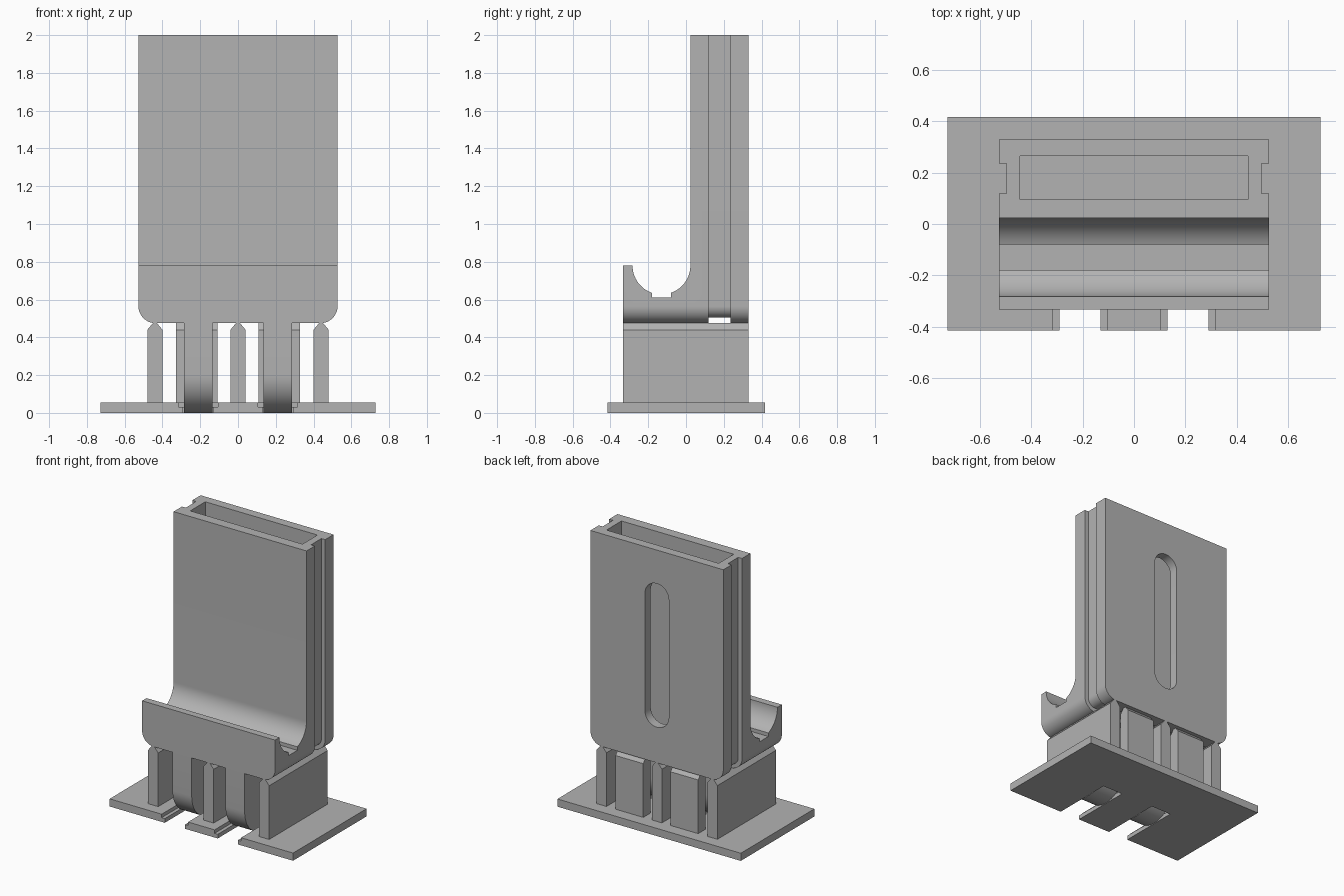
import bpy
import math

cube = bpy.data.objects.get("Cube")
if cube:
    bpy.data.objects.remove(cube, do_unlink=True)

grey = bpy.data.materials.new("plain_grey")
grey.use_nodes = True
COLOR = (0.45, 0.45, 0.45, 1)
grey.diffuse_color = COLOR
grey.node_tree.nodes["Principled BSDF"].inputs["Base Color"].default_value = COLOR


def prism(name, outline, axis, start, end):
    """Extrude a closed 2D outline along an axis (x: yz, y: xz, z: xy)."""
    place = {"x": lambda u, v, t: (t, u, v),
             "y": lambda u, v, t: (u, t, v),
             "z": lambda u, v, t: (u, v, t)}[axis]
    n = len(outline)
    verts = [place(u, v, t) for t in (start, end) for u, v in outline]
    faces = [list(range(n))[::-1], list(range(n, 2 * n))]
    faces += [[i, (i + 1) % n, n + (i + 1) % n, n + i] for i in range(n)]
    area = sum(outline[i - 1][0] * outline[i][1] - outline[i][0] * outline[i - 1][1]
               for i in range(n))
    # Keep normals outward for either winding and axis
    if (area < 0) != (axis == "y"):
        faces = [f[::-1] for f in faces]
    mesh = bpy.data.meshes.new(name)
    mesh.from_pydata(verts, [], faces)
    mesh.materials.append(grey)
    obj = bpy.data.objects.new(name, mesh)
    bpy.context.collection.objects.link(obj)
    return obj


def activate(obj):
    bpy.ops.object.select_all(action="DESELECT")
    obj.select_set(True)
    bpy.context.view_layer.objects.active = obj


def combine(obj, other, operation):
    activate(obj)
    mod = obj.modifiers.new("combine", "BOOLEAN")
    mod.operation = operation
    mod.solver = "EXACT"
    mod.object = other
    bpy.ops.object.modifier_apply(modifier=mod.name)
    bpy.data.objects.remove(other, do_unlink=True)


def rect(u0, u1, v0, v1):
    return [(u0, v0), (u1, v0), (u1, v1), (u0, v1)]


def arc(cu, cv, r, a0, a1, steps=16):
    angles = [math.radians(a0 + (a1 - a0) * i / steps) for i in range(steps + 1)]
    return [(cu + r * math.cos(a), cv + r * math.sin(a)) for a in angles]


def rounded_front(inset, top):
    """Front outline with rounded lower corners, top left to top right."""
    w, z, r = 0.527 - inset, 0.475 + inset, 0.09 - inset
    return ([(-w, top)] + arc(-w + r, z + r, r, 180, 270)
            + arc(w - r, z + r, r, 270, 360) + [(w, top)])


# Holder body: side profile with cradle, then rounded lower corners
BACK, FRONT, CRADLE_Y, CRADLE_Z, R = 0.33, -0.333, -0.13, 0.78, 0.153
half = math.degrees(math.asin(0.05 / R))
profile = [(FRONT, 0.475), (BACK, 0.475), (BACK, 2), (CRADLE_Y + R, 2)]
profile += arc(CRADLE_Y, CRADLE_Z, R, 0, -90 + half)
profile += [(CRADLE_Y + 0.05, 0.61), (CRADLE_Y - 0.05, 0.61)]
profile += arc(CRADLE_Y, CRADLE_Z, R, -90 - half, -180)
profile += [(FRONT, CRADLE_Z)]
body = prism("holder_body", profile, "x", -0.6, 0.6)
combine(body, prism("corner_shape", rounded_front(0, 2.1), "y", -0.5, 0.5), "INTERSECT")

# Groove running down both sides and across the underside
band = rounded_front(0.03, 2.1) + [(0.7, 2.1), (0.7, 0.3), (-0.7, 0.3), (-0.7, 2.1)]
combine(body, prism("groove_cutter", band, "y", 0.118, 0.235), "DIFFERENCE")

# Open pocket and the rear window into it
combine(body, prism("pocket_cutter", rect(-0.445, 0.445, 0.095, 0.265),
                    "z", 0.56, 2.1), "DIFFERENCE")
window = arc(0, 1.665, 0.095, 0, 180) + arc(0, 0.825, 0.095, 180, 360)
combine(body, prism("window_cutter", window, "y", 0.2, 0.5), "DIFFERENCE")

# Round-ended tongues hanging below the body
TONGUE_X = 0.21
for x in (-TONGUE_X, TONGUE_X):
    shape = [(0.07, 0.52), (FRONT, 0.52)] + arc(-0.1315, 0.2015, 0.2015, 180, 360, 32)
    tongue = prism("tongue", shape, "x", x - 0.076, x + 0.076)
    combine(body, tongue, "UNION")
activate(body)
bpy.ops.object.shade_smooth_by_angle(angle=math.radians(30))

# Base plate with stepped notches around the tongues
plate = prism("base_plate", rect(-0.727, 0.727, -0.415, 0.418), "z", 0, 0.055)
for x in (-TONGUE_X, TONGUE_X):
    for w, end, z0, z1 in ((0.08, 0.03, -0.1, 0.1), (0.105, 0.055, 0.03, 0.1)):
        combine(plate, prism("notch_cutter", rect(x - w, x + w, -0.6, end),
                             "z", z0, z1), "DIFFERENCE")


# Support walls with narrow ridge tops
def ridge(c):
    return [(c - 0.04, 0.05), (c + 0.04, 0.05), (c + 0.04, 0.44),
            (c + 0.01, 0.476), (c - 0.01, 0.476), (c - 0.04, 0.44)]


for side, x in (("right", -0.44), ("middle", 0), ("left", 0.44)):
    prism(side + "_support_wall", ridge(x), "y", FRONT, BACK)
for side, x in (("right", -0.218), ("left", 0.218)):
    prism(side + "_rear_support", ridge(0.29), "x", x - 0.11, x + 0.11)
